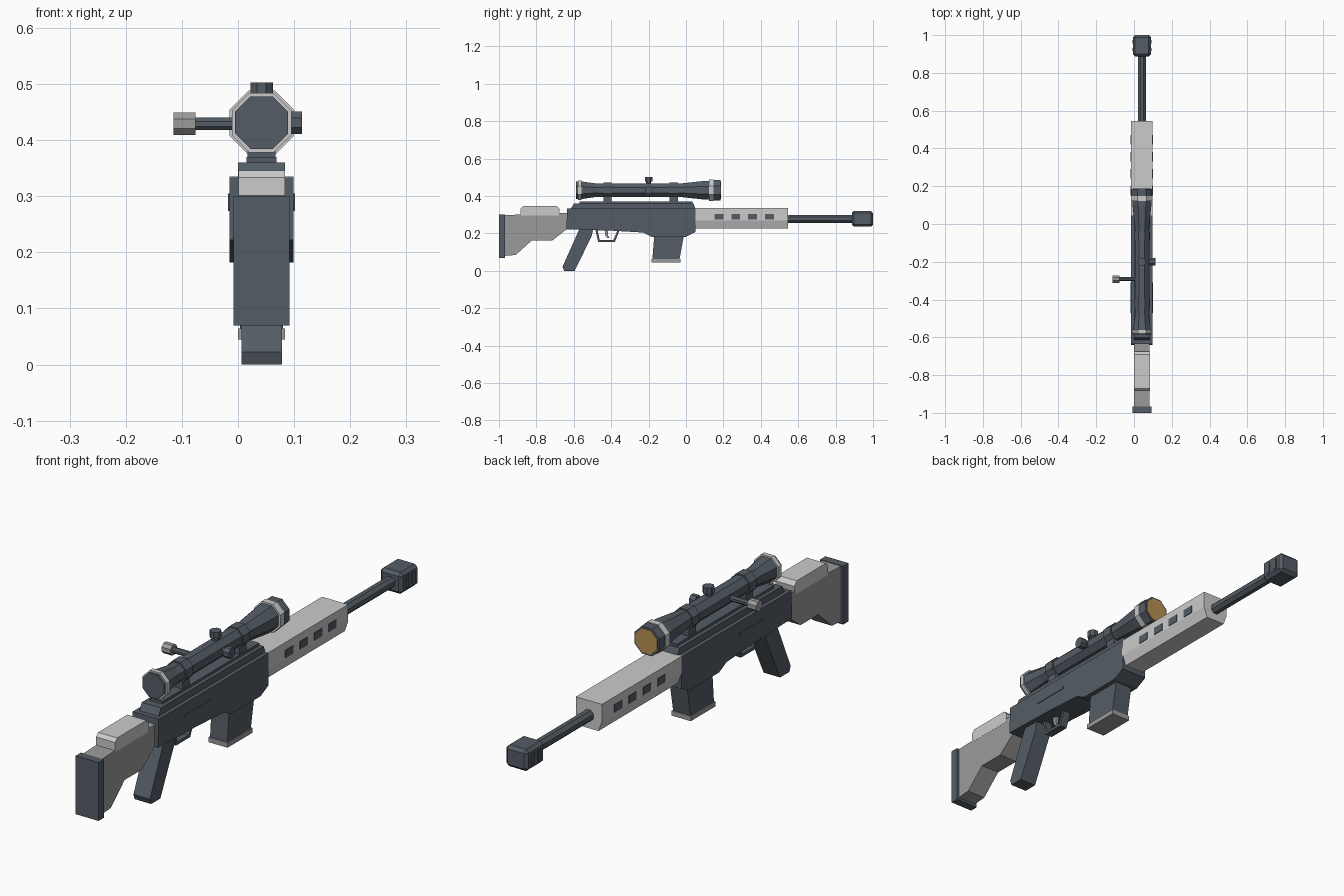
import bpy, bmesh, math
from mathutils import Matrix, Vector

if "Cube" in bpy.data.objects:
    bpy.data.objects.remove(bpy.data.objects["Cube"])

CX = 0.042       # centre plane of the rifle
SCOPE_Z = 0.431  # optical axis height
BARREL_Z = 0.278


def material(name, rgb):
    m = bpy.data.materials.new(name)
    m.diffuse_color = (*rgb, 1)
    m.use_nodes = True
    m.node_tree.nodes["Principled BSDF"].inputs["Base Color"].default_value = m.diffuse_color
    return m


DARK = material("gunmetal", (0.088, 0.108, 0.130))
LIGHT = material("light grey", (0.60, 0.60, 0.60))
MID = material("mid grey", (0.33, 0.33, 0.33))
GOLD = material("amber glass", (0.47, 0.28, 0.085))


def finish(name, bm, mat):
    bmesh.ops.recalc_face_normals(bm, faces=bm.faces)
    me = bpy.data.meshes.new(name)
    bm.to_mesh(me)
    bm.free()
    me.materials.append(mat)
    ob = bpy.data.objects.new(name, me)
    bpy.context.collection.objects.link(ob)
    return ob


def add_bevel(ob, width):
    if width:
        mod = ob.modifiers.new("bevel", "BEVEL")
        mod.width = width
        mod.segments = 1
    return ob


def box(name, x, y, z, mat, bevel=0):
    """Box from (min, max) pairs."""
    bm = bmesh.new()
    bmesh.ops.create_cube(bm, size=1)
    for v in bm.verts:
        for i, (a, b) in enumerate((x, y, z)):
            v.co[i] = a if v.co[i] < 0 else b
    return add_bevel(finish(name, bm, mat), bevel)


def side_profile(name, pts, half, mat, bevel=0):
    """Extrude a (y, z) outline across the centre plane."""
    bm = bmesh.new()
    face = bm.faces.new([bm.verts.new((CX - half, y, z)) for y, z in pts])
    res = bmesh.ops.extrude_face_region(bm, geom=[face])
    for v in res["geom"]:
        if isinstance(v, bmesh.types.BMVert):
            v.co.x += 2 * half
    return add_bevel(finish(name, bm, mat), bevel)


def lathe(name, pts, origin, axis, mat, sides=8):
    """Faceted turned part: pts are (distance along axis, flat-to-centre radius)."""
    bm = bmesh.new()
    rot = Vector((0, 0, 1)).rotation_difference(Vector(axis)).to_matrix().to_4x4()
    place = Matrix.Translation(origin) @ rot
    grow = 1 / math.cos(math.pi / sides)
    rings = []
    for d, r in pts:
        ring = []
        for i in range(sides):
            a = (i + 0.5) * 2 * math.pi / sides
            ring.append(bm.verts.new(place @ Vector((r * grow * math.cos(a), r * grow * math.sin(a), d))))
        rings.append(ring)
    for lo, hi in zip(rings, rings[1:]):
        for i in range(sides):
            j = (i + 1) % sides
            bm.faces.new((lo[i], lo[j], hi[j], hi[i]))
    bm.faces.new(rings[0])
    bm.faces.new(rings[-1])
    return finish(name, bm, mat)


def centred(half):
    return (CX - half, CX + half)


# Stock, cheek rest and butt pad
side_profile("stock", [(-0.97, 0.08), (-0.91, 0.085), (-0.825, 0.162), (-0.715, 0.162),
                       (-0.635, 0.225), (-0.635, 0.31), (-0.97, 0.298)], 0.041, MID)
side_profile("cheek_rest", [(-0.885, 0.295), (-0.68, 0.295), (-0.675, 0.33), (-0.69, 0.346),
                            (-0.872, 0.346), (-0.885, 0.333)], 0.0415, LIGHT)
box("butt_pad", centred(0.05), (-1.0, -0.967), (0.07, 0.30), DARK)

# Receiver with magazine well, and stepped top rail
side_profile("receiver", [(-0.64, 0.222), (-0.40, 0.215), (-0.23, 0.205), (-0.185, 0.182),
                          (0.0, 0.182), (0.05, 0.207), (0.05, 0.333), (-0.635, 0.333)], 0.057, DARK)
side_profile("rail_base", [(-0.615, 0.333), (0.05, 0.333), (0.04, 0.36), (-0.60, 0.36)], 0.042, DARK)
box("top_rail", centred(0.027), (-0.57, 0.035), (0.36, 0.37), DARK)
box("ejection_cover", centred(0.0595), (-0.47, -0.31), (0.277, 0.288), DARK)

# Magazine
side_profile("magazine", [(-0.17, 0.185), (-0.012, 0.185), (-0.035, 0.06), (-0.18, 0.06)], 0.038, DARK)
box("magazine_base", centred(0.042), (-0.185, -0.03), (0.045, 0.064), MID)

# Grip, trigger guard and trigger
side_profile("grip", [(-0.57, 0.225), (-0.495, 0.225), (-0.505, 0.185), (-0.595, 0.0),
                      (-0.652, 0.0), (-0.66, 0.022), (-0.585, 0.19)], 0.036, DARK)
side_profile("trigger_guard", [(-0.485, 0.222), (-0.47, 0.155), (-0.38, 0.155), (-0.355, 0.217),
                               (-0.366, 0.217), (-0.388, 0.166), (-0.462, 0.166), (-0.473, 0.222)],
             0.016, DARK)
side_profile("trigger", [(-0.435, 0.22), (-0.415, 0.22), (-0.418, 0.19), (-0.408, 0.175),
                         (-0.42, 0.175), (-0.432, 0.19)], 0.007, MID)

# Handguard: flat top and sides, tapered lower edges
bm = bmesh.new()
outline = [(-0.057, 0.335), (0.057, 0.335), (0.057, 0.268), (0.042, 0.226), (-0.042, 0.226), (-0.057, 0.268)]
front = bm.faces.new([bm.verts.new((CX + x, 0.045, z)) for x, z in outline])
for g in bmesh.ops.extrude_face_region(bm, geom=[front])["geom"]:
    if isinstance(g, bmesh.types.BMVert):
        g.co.y += 0.5
finish("handguard", bm, LIGHT)
for i in range(4):
    y = 0.152 + i * 0.09
    for side, x in (("left", (-0.0175, -0.0145)), ("right", (0.0985, 0.1015))):
        box(f"handguard_slot_{side}_{i + 1}", x, (y, y + 0.048), (0.274, 0.305), DARK)

# Barrel and muzzle brake
lathe("barrel", [(0.53, 0.021), (0.90, 0.021)], (CX, 0, BARREL_Z), (0, 1, 0), DARK)
box("muzzle_brake", centred(0.048), (0.887, 1.0), (0.236, 0.321), DARK, 0.012)
for i in range(2):
    y = 0.915 + i * 0.04
    box(f"muzzle_vent_{i + 1}", centred(0.051), (y, y + 0.018), (0.255, 0.30), DARK)

# Scope body, rings and lens
axis_at = (CX, 0, SCOPE_Z)
Y = (0, 1, 0)
lathe("scope_body", [(-0.588, 0.047), (-0.56, 0.047), (-0.48, 0.036), (-0.03, 0.036),
                     (0.10, 0.050), (0.145, 0.050), (0.145, 0.054), (0.184, 0.054)], axis_at, Y, DARK)
lathe("eyepiece_ring", [(-0.578, 0.053), (-0.56, 0.053)], axis_at, Y, LIGHT)
lathe("objective_ring", [(0.122, 0.057), (0.148, 0.057)], axis_at, Y, LIGHT)
lathe("objective_lens", [(0.183, 0.047), (0.187, 0.047)], axis_at, Y, GOLD)
for label, y in (("rear", -0.42), ("front", -0.065)):
    lathe(f"{label}_scope_clamp", [(y - 0.022, 0.041), (y + 0.022, 0.041)], axis_at, Y, DARK)
    box(f"{label}_scope_mount", centred(0.025), (y - 0.022, y + 0.022), (0.362, 0.40), DARK)

# Scope adjustment knobs
hub = (CX, -0.20, SCOPE_Z)
for label, axis in (("top", (0, 0, 1)), ("side", (1, 0, 0))):
    lathe(f"{label}_knob_stem", [(0.02, 0.014), (0.05, 0.014)], hub, axis, DARK)
    lathe(f"{label}_knob", [(0.046, 0.020), (0.072, 0.020)], hub, axis, DARK)

# Bolt handle
bolt = (CX, -0.292, SCOPE_Z - 0.002)
lathe("bolt_handle", [(0.02, 0.011), (0.122, 0.011)], bolt, (-1, 0, 0), DARK)
lathe("bolt_knob", [(0.118, 0.020), (0.157, 0.020)], bolt, (-1, 0, 0), MID)
